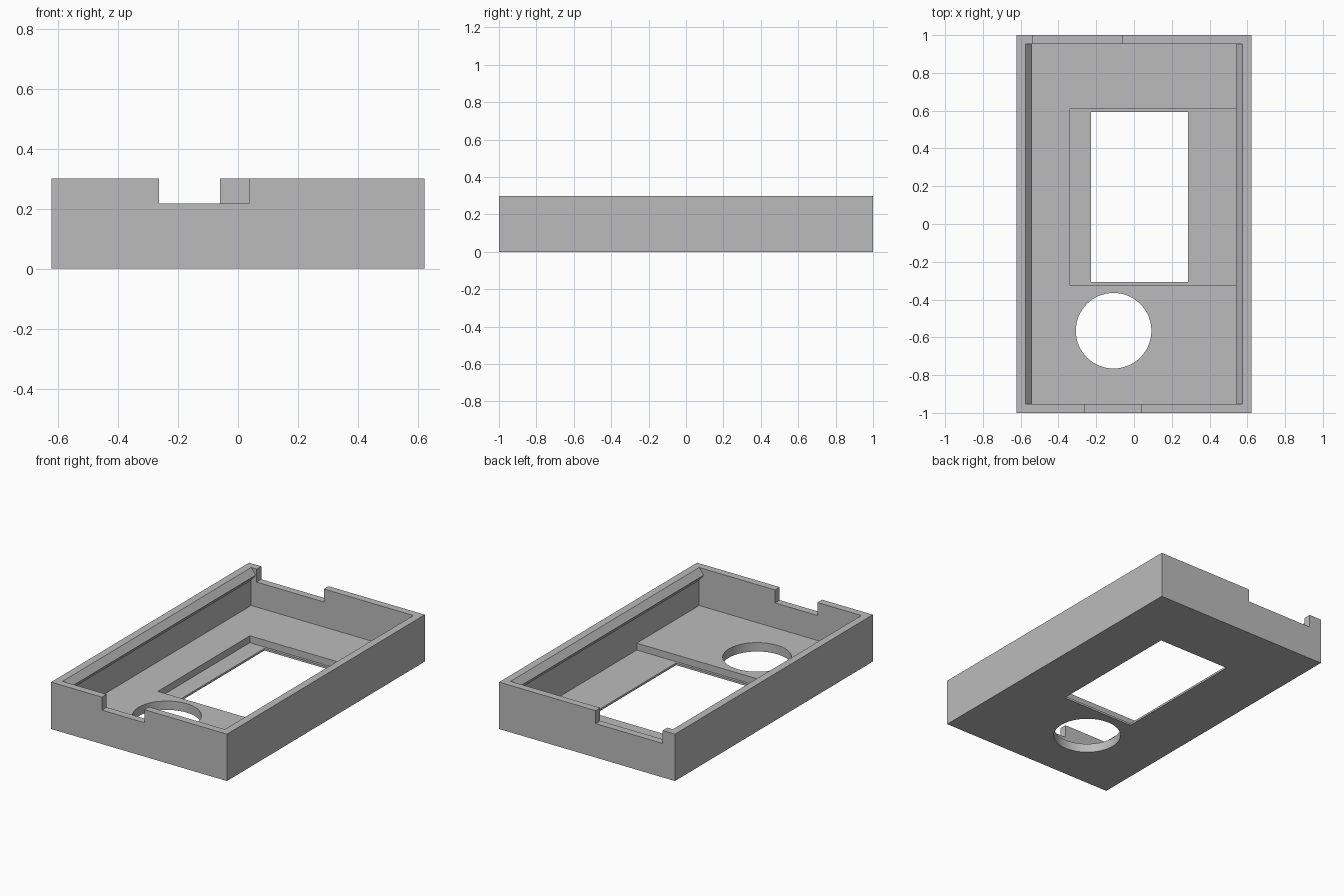
import bpy, bmesh, math

if "Cube" in bpy.data.objects:
    bpy.data.objects.remove(bpy.data.objects["Cube"])

HX, HY, H = 0.622, 1.0, 0.30     # outer half sizes and height
IX, IY = 0.574, 0.953            # inner half sizes
FLOOR, THIN = 0.057, 0.013       # floor thickness, thin floor in the screen recess
RAIL = 0.033                     # how far the snap ridges stick out


def prism(name, outline, place, offset):
    """Extrude a 2D outline: place maps (a, b) to 3D, offset is the extrusion."""
    bm = bmesh.new()
    face = bm.faces.new([bm.verts.new(place(a, b)) for a, b in outline])
    ext = bmesh.ops.extrude_face_region(bm, geom=[face])
    verts = [g for g in ext["geom"] if isinstance(g, bmesh.types.BMVert)]
    bmesh.ops.translate(bm, verts=verts, vec=offset)
    bmesh.ops.recalc_face_normals(bm, faces=bm.faces)
    mesh = bpy.data.meshes.new(name)
    bm.to_mesh(mesh)
    bm.free()
    ob = bpy.data.objects.new(name, mesh)
    bpy.context.collection.objects.link(ob)
    return ob


def box(name, x0, x1, y0, y1, z0, z1):
    return prism(name, [(x0, y0), (x1, y0), (x1, y1), (x0, y1)],
                 lambda a, b: (a, b, z0), (0, 0, z1 - z0))


# Solid outer body
case = box("case_shell", -HX, HX, -HY, HY, 0, H)

# Cavity section, with a triangular snap ridge on both long walls
half = [(IX, FLOOR), (IX, H - 0.08), (IX - RAIL, H - 0.04), (IX, H), (IX, H + 0.1)]
section = half + [(-x, z) for x, z in reversed(half)]
cavity = prism("cavity_cutter", section, lambda a, b: (a, -IY, b), (0, 2 * IY, 0))

# Round hole outline
ring = [(-0.108 + 0.2 * math.cos(math.tau * i / 64),
         -0.565 + 0.2 * math.sin(math.tau * i / 64)) for i in range(64)]

cutters = [
    cavity,
    box("recess_cutter", -0.342, IX, -0.322, 0.608, THIN, 0.1),
    box("window_cutter", -0.227, 0.285, -0.306, 0.592, -0.1, 0.1),
    prism("round_hole_cutter", ring, lambda a, b: (a, b, -0.1), (0, 0, 0.2)),
    box("front_notch_cutter", -0.263, 0.037, -1.1, -0.9, 0.217, 0.5),
    box("back_notch_cutter", -0.535, -0.06, 0.9, 1.1, 0.217, 0.5),
]
for cutter in cutters:
    cutter.hide_render = True
    mod = case.modifiers.new(cutter.name, "BOOLEAN")
    mod.operation, mod.solver, mod.object = "DIFFERENCE", "EXACT", cutter

# Bake the cuts and remove the cutters
bpy.context.view_layer.update()
graph = bpy.context.evaluated_depsgraph_get()
case.data = bpy.data.meshes.new_from_object(case.evaluated_get(graph))
case.data.name = "case_shell"
case.modifiers.clear()
for cutter in cutters:
    bpy.data.objects.remove(cutter)

# Single grey plastic
grey = bpy.data.materials.new("grey plastic")
grey.diffuse_color = (0.5, 0.5, 0.5, 1)
grey.use_nodes = True
grey.node_tree.nodes["Principled BSDF"].inputs["Base Color"].default_value = grey.diffuse_color
case.data.materials.clear()
case.data.materials.append(grey)

# Smooth round hole, sharp edges elsewhere
bpy.context.view_layer.objects.active = case
case.select_set(True)
bpy.ops.object.shade_smooth_by_angle(angle=math.radians(30))
